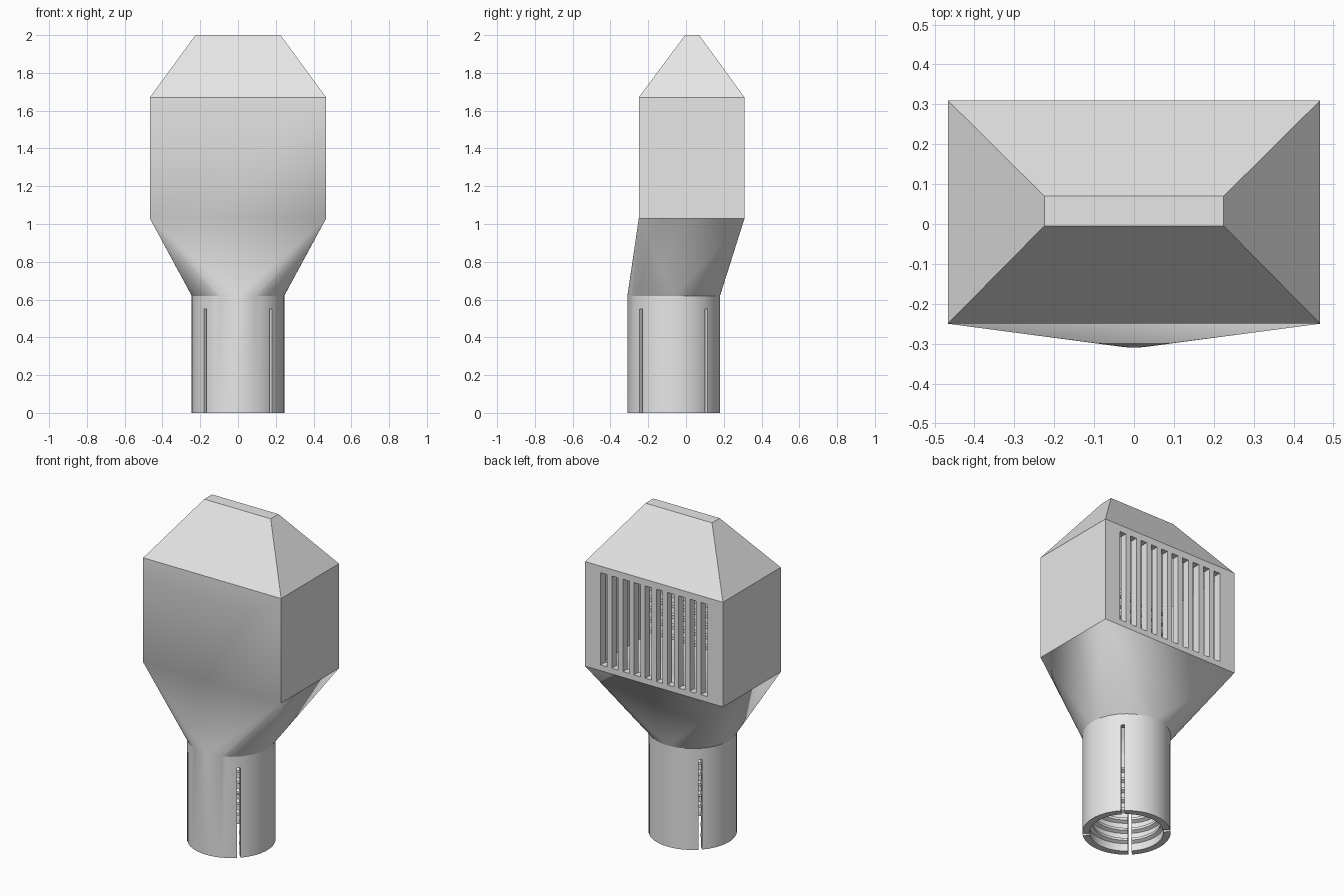
import bpy, bmesh, math
from mathutils import Matrix, Vector

if "Cube" in bpy.data.objects:
    bpy.data.objects.remove(bpy.data.objects["Cube"], do_unlink=True)

SEG = 64          # sides of the round neck, a multiple of four
QUAD = SEG // 4
NECK_Y = -0.065   # neck centre, set forward of the box

grey = bpy.data.materials.new("plain grey")
grey.use_nodes = True
grey.diffuse_color = (0.8, 0.8, 0.8, 1)
grey.node_tree.nodes["Principled BSDF"].inputs["Base Color"].default_value = (0.8, 0.8, 0.8, 1)


def finish(name, bm):
    bmesh.ops.recalc_face_normals(bm, faces=bm.faces)
    mesh = bpy.data.meshes.new(name)
    bm.to_mesh(mesh)
    bm.free()
    mesh.materials.append(grey)
    obj = bpy.data.objects.new(name, mesh)
    bpy.context.collection.objects.link(obj)
    return obj


def boxes(name, specs):
    """One object of boxes, each given as (centre, size, turn about z)."""
    bm = bmesh.new()
    for centre, size, turn in specs:
        m = (Matrix.Translation(centre) @ Matrix.Rotation(turn, 4, "Z")
             @ Matrix.Diagonal(Vector(size)).to_4x4())
        bmesh.ops.create_cube(bm, size=1, matrix=m)
    return finish(name, bm)


def nozzle(name, circles, rects):
    """Round neck rings (z, radius) lofted into box rings (z, half x, y0, y1)."""
    bm = bmesh.new()
    rings = []
    for z, r in circles:
        rings.append([bm.verts.new((r * math.cos(i * math.tau / SEG),
                                    NECK_Y + r * math.sin(i * math.tau / SEG), z))
                      for i in range(SEG)])
    tiers = []
    for z, x, y0, y1 in rects:
        tiers.append([bm.verts.new(p) for p in
                      ((x, y1, z), (-x, y1, z), (-x, y0, z), (x, y0, z))])

    # straight walls between rings of equal size
    for stack in (rings, tiers):
        for a, b in zip(stack, stack[1:]):
            n = len(a)
            for i in range(n):
                bm.faces.new((a[i], a[(i + 1) % n], b[(i + 1) % n], b[i]))

    # round-to-square shoulder: a fan per corner, a triangle per side
    neck, base = rings[-1], tiers[0]
    for q in range(4):
        for i in range(q * QUAD, (q + 1) * QUAD):
            bm.faces.new((neck[i], neck[(i + 1) % SEG], base[q]))
        bm.faces.new((neck[q * QUAD], base[q], base[q - 1]))
    bm.faces.new(rings[0])
    bm.faces.new(tiers[-1])
    return finish(name, bm)


# Outer form: neck, shoulder, box and hipped top
shell = nozzle("nozzle_shell", [(0, 0.245), (0.62, 0.245)],
               [(1.03, 0.467, -0.25, 0.31), (1.67, 0.467, -0.25, 0.31),
                (2.0, 0.225, -0.005, 0.07)])

# Hollow inside, with ridges around the neck bore
bore = [(-0.1, 0.205), (0.03, 0.205)]
for k in range(8):
    z = 0.05 + 0.065 * k
    bore += [(z, 0.21), (z + 0.01, 0.19), (z + 0.025, 0.19), (z + 0.035, 0.21)]
bore.append((0.62, 0.2))
cavity = nozzle("cavity_cutter", bore,
                [(1.03, 0.42, -0.205, 0.265), (1.65, 0.42, -0.205, 0.265),
                 (1.95, 0.2, 0.015, 0.05)])

# Four slits up the neck, made by two crossing blades
slits = [boxes("slit_cutter", [((0, NECK_Y, 0.225), (0.7, 0.02, 0.65), turn)])
         for turn in (math.pi / 4, -math.pi / 4)]

# Row of ten upright vents in the back
vents = boxes("vent_cutter", [((0.0755 * (i - 4.5), 0.3, 1.347), (0.043, 0.15, 0.565), 0)
                              for i in range(10)])

bpy.context.view_layer.objects.active = shell
for cutter in [cavity, *slits, vents]:
    cutter.hide_render = True
    mod = shell.modifiers.new("cut", "BOOLEAN")
    mod.operation = "DIFFERENCE"
    mod.solver = "EXACT"
    mod.object = cutter
    bpy.ops.object.modifier_apply(modifier=mod.name)
    bpy.data.objects.remove(cutter, do_unlink=True)

# Level ribs on the inside of the front wall, seen through the vents
boxes("inner_ribs", [((0, -0.195, 1.08 + 0.065 * i), (0.8, 0.03, 0.02), 0)
                     for i in range(9)])

# Smooth round parts, crisp edges
bpy.ops.object.select_all(action="DESELECT")
shell.select_set(True)
bpy.context.view_layer.objects.active = shell
bpy.ops.object.shade_smooth_by_angle(angle=math.radians(15))
